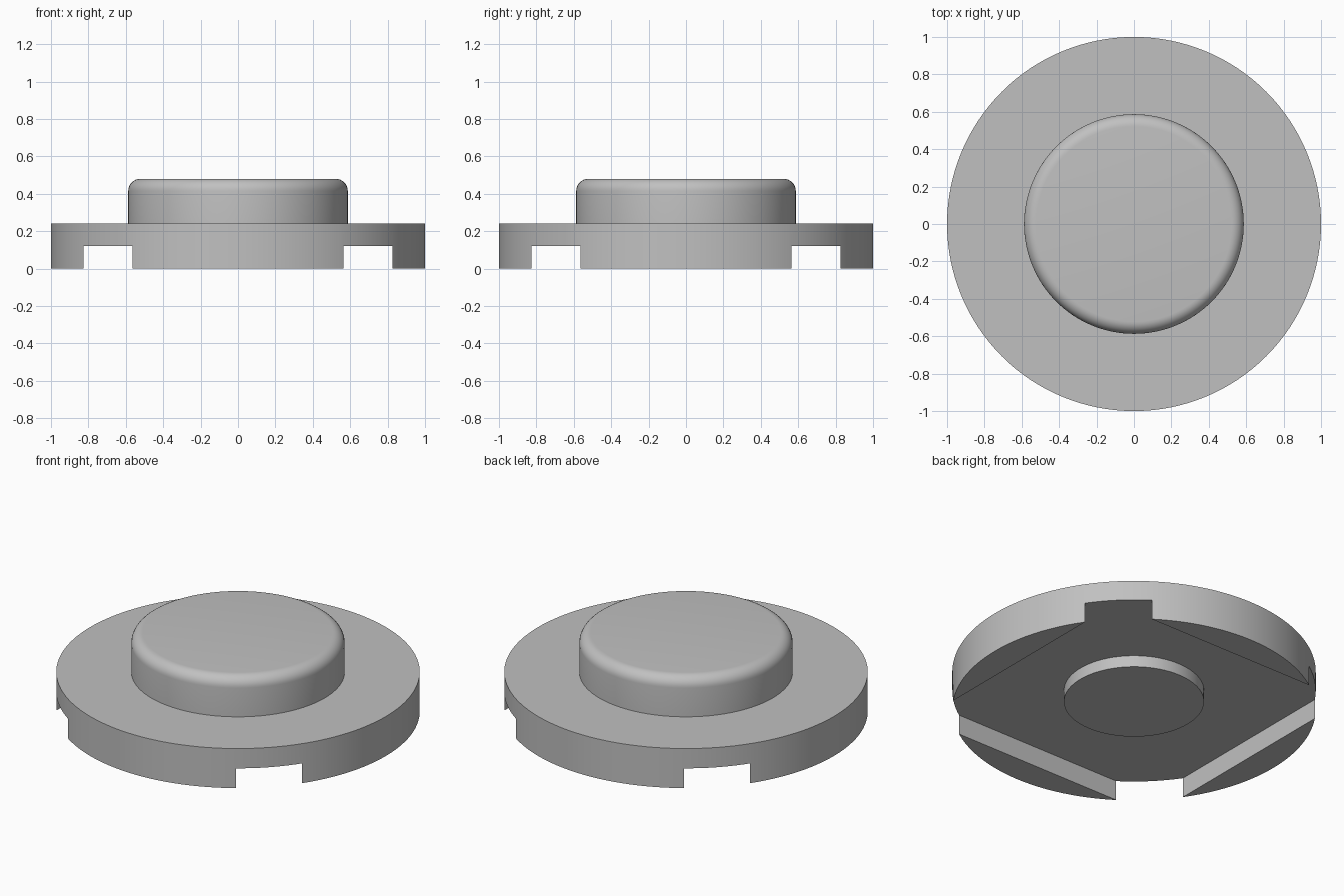
import bpy
import bmesh
from math import sin, cos, pi, radians

default = bpy.data.objects.get("Cube")
if default:
    bpy.data.objects.remove(default, do_unlink=True)

SIDES = 128
RECESS = 0.12      # height of the recess ceiling
CHORD = 0.825      # distance from the centre to each foot's flat side

grey = bpy.data.materials.new("plain grey")
grey.use_nodes = True
colour = (0.53, 0.53, 0.53, 1)
grey.diffuse_color = colour
grey.node_tree.nodes["Principled BSDF"].inputs["Base Color"].default_value = colour


def lathe(name, profile, cap_first=True, cap_last=True):
    """Turn a list of (radius, height) points, bottom to top, round z."""
    bm = bmesh.new()
    rings = [[bm.verts.new((r * cos(2 * pi * i / SIDES), r * sin(2 * pi * i / SIDES), z))
              for i in range(SIDES)] for r, z in profile]
    for low, high in zip(rings, rings[1:]):
        for i in range(SIDES):
            j = (i + 1) % SIDES
            bm.faces.new((low[i], low[j], high[j], high[i]))
    if cap_first:
        bm.faces.new(rings[0][::-1])
    if cap_last:
        bm.faces.new(rings[-1])
    mesh = bpy.data.meshes.new(name)
    bm.to_mesh(mesh)
    bm.free()
    mesh.materials.append(grey)
    obj = bpy.data.objects.new(name, mesh)
    bpy.context.collection.objects.link(obj)
    return obj


def activate(obj):
    bpy.ops.object.select_all(action='DESELECT')
    obj.select_set(True)
    bpy.context.view_layer.objects.active = obj


# Flange and raised knob with a rounded rim
knob, top, fillet = 0.587, 0.48, 0.065
rim = [(knob - fillet + fillet * cos(pi / 2 * k / 8),
        top - fillet + fillet * sin(pi / 2 * k / 8)) for k in range(9)]
body = lathe("flanged_knob", [(1, 0), (1, 0.24), (knob, 0.24)] + rim)

# Square recess underneath, leaving four curved feet
bpy.ops.mesh.primitive_cube_add(size=1, location=(0, 0, RECESS - 0.25))
cutter = bpy.context.object
cutter.name = "recess_cutter"
cutter.scale = (2 * CHORD, 2 * CHORD, 0.5)
cutter.hide_render = True
cutter.data.materials.append(grey)
bpy.context.view_layer.update()

activate(body)
cut = body.modifiers.new("recess", 'BOOLEAN')
cut.operation = 'DIFFERENCE'
cut.solver = 'EXACT'
cut.object = cutter
bpy.ops.object.modifier_apply(modifier=cut.name)
bpy.data.objects.remove(cutter, do_unlink=True)

# Round boss hanging from the recess ceiling
boss = lathe("underside_boss", [(0.385, 0.05), (0.385, RECESS)], cap_last=False)

for part in (body, boss):
    activate(part)
    bpy.ops.object.shade_smooth_by_angle(angle=radians(30))
